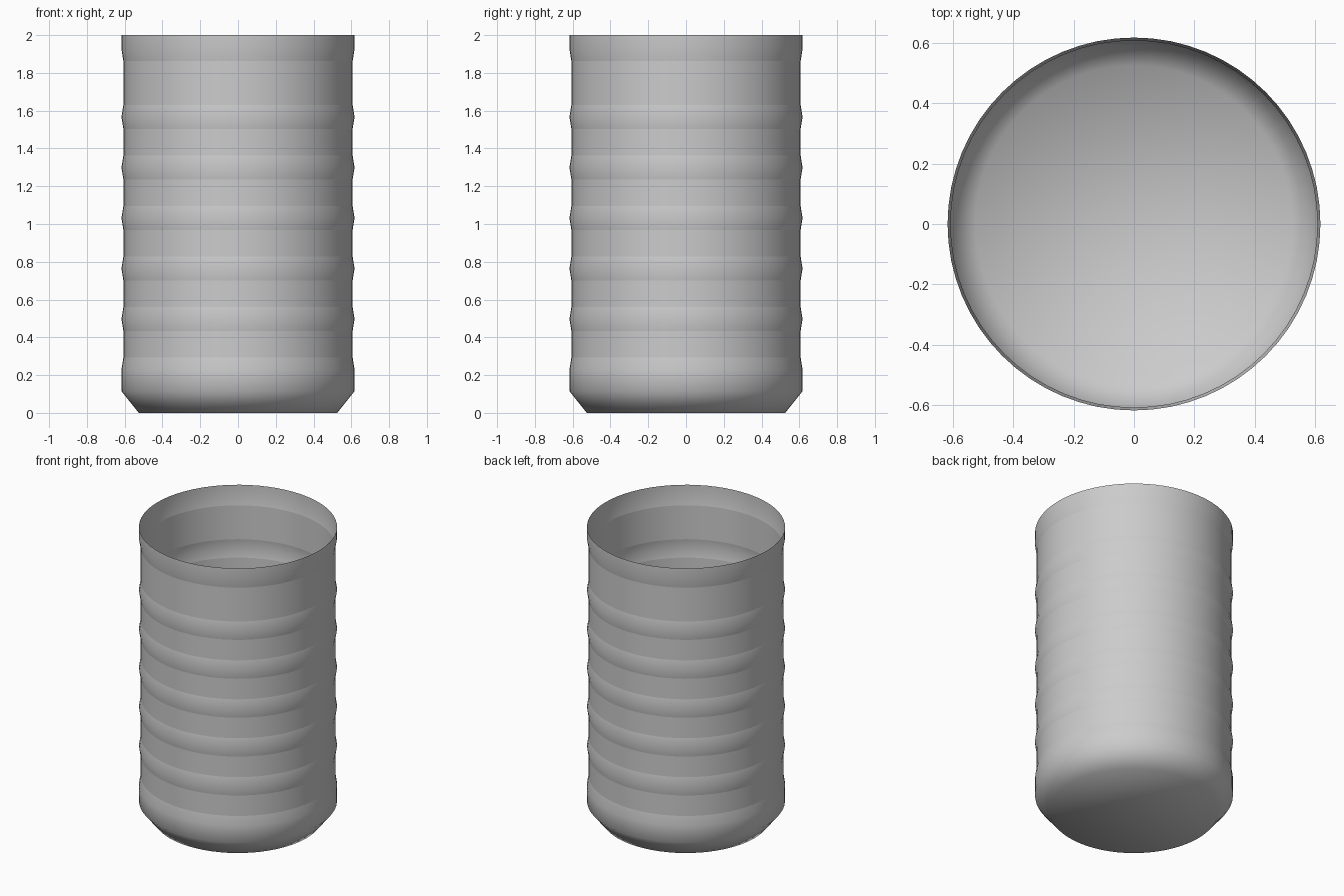
import bpy, bmesh, math

if "Cube" in bpy.data.objects:
    bpy.data.objects.remove(bpy.data.objects["Cube"])

SEGMENTS = 64
R_RIB, R_GROOVE = 0.617, 0.607

# profile (radius, height, sharp ring) from floor edge to open rim
profile = [(0.525, 0.0, False), (R_RIB, 0.115, False), (R_RIB, 0.23, False),
           (R_GROOVE, 0.293, True)]
for i in range(5):
    z = 0.497 + i * 0.2675
    profile += [(R_GROOVE, z - 0.063, True), (R_RIB, z, False), (R_GROOVE, z + 0.063, True)]
profile += [(R_GROOVE, 1.863, True), (R_RIB, 1.925, False), (R_RIB, 2.0, False)]

bm = bmesh.new()
rings = []
for r, z, _ in profile:
    rings.append([bm.verts.new((r * math.cos(a), r * math.sin(a), z))
                  for a in (2 * math.pi * k / SEGMENTS for k in range(SEGMENTS))])

# ribbed wall
for low, high in zip(rings, rings[1:]):
    for k in range(SEGMENTS):
        n = (k + 1) % SEGMENTS
        bm.faces.new((low[k], low[n], high[n], high[k]))

# flat floor
bm.faces.new(rings[0][::-1])

# smooth shading with crisp rib borders
for f in bm.faces:
    f.smooth = True
for ring, (_, _, sharp) in zip(rings, profile):
    if sharp:
        for k in range(SEGMENTS):
            bm.edges.get((ring[k], ring[(k + 1) % SEGMENTS])).smooth = False

mesh = bpy.data.meshes.new("ribbed_cup")
bm.to_mesh(mesh)
bm.free()
cup = bpy.data.objects.new("ribbed_cup", mesh)
bpy.context.collection.objects.link(cup)
